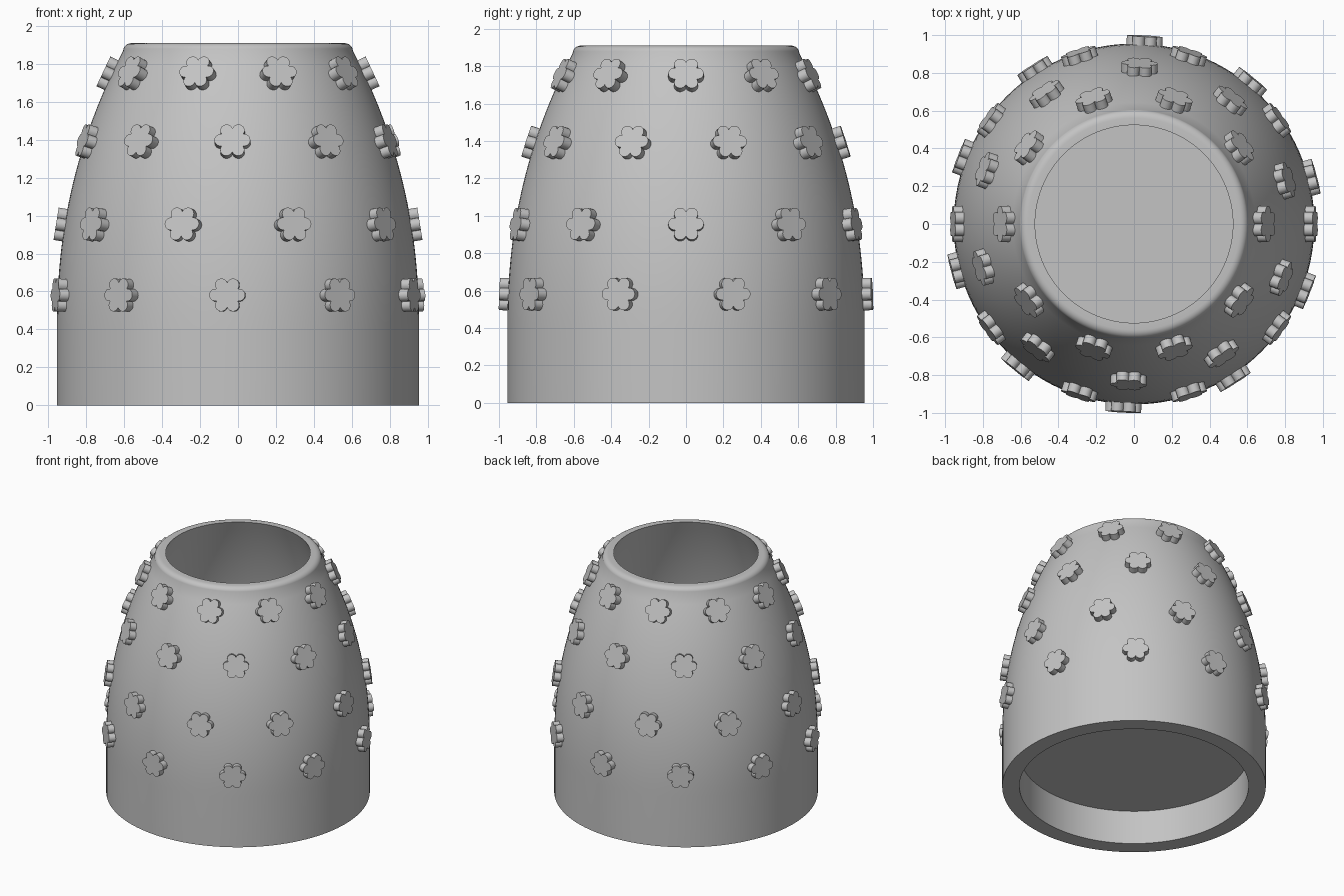
import bpy
import bmesh
from math import sin, cos, pi, radians, atan2
from mathutils import Matrix, Vector

cube = bpy.data.objects.get("Cube")
if cube:
    bpy.data.objects.remove(cube, do_unlink=True)

grey = bpy.data.materials.new("plain grey")
grey.use_nodes = True
grey.diffuse_color = (0.55, 0.55, 0.55, 1)
grey.node_tree.nodes["Principled BSDF"].inputs["Base Color"].default_value = grey.diffuse_color

BASE_R, HEIGHT, BEND_Z, POWER = 0.955, 1.91, 0.4, 2.2


def taper(z, radius, drop):
    """Radius of a wall that is straight below BEND_Z and curves in above it."""
    t = max(0, (z - BEND_Z) / 1.5)
    return radius - drop * t ** POWER


def outer(z):
    return taper(z, BASE_R, 0.365)


def finish(bm, name):
    bmesh.ops.recalc_face_normals(bm, faces=bm.faces)
    mesh = bpy.data.meshes.new(name)
    bm.to_mesh(mesh)
    bm.free()
    mesh.materials.append(grey)
    return mesh


def add_object(name, mesh):
    obj = bpy.data.objects.new(name, mesh)
    bpy.context.collection.objects.link(obj)
    return obj


def smooth(obj):
    bpy.ops.object.select_all(action='DESELECT')
    obj.select_set(True)
    bpy.context.view_layer.objects.active = obj
    bpy.ops.object.shade_smooth_by_angle(angle=radians(35))


# Hollow body: recessed underside, curved outer wall, rounded rim, inner wall, floor
STEPS = 20
profile = [(0, 0.27), (0.83, 0.27), (0.83, 0), (BASE_R, 0)]
rim_z = HEIGHT - 0.04
for i in range(STEPS + 1):
    z = BEND_Z + (rim_z - BEND_Z) * i / STEPS
    profile.append((outer(z), z))
rim_r = outer(rim_z)
for i in range(1, 7):
    a = i / 6 * pi / 2
    profile.append((rim_r - 0.045 * (1 - cos(a)), rim_z + 0.04 * sin(a)))
for i in range(STEPS + 1):
    z = HEIGHT - (HEIGHT - BEND_Z) * i / STEPS
    profile.append((taper(z, 0.83, 0.302), z))
profile.append((0, BEND_Z))

bm = bmesh.new()
verts = [bm.verts.new((r, 0, z)) for r, z in profile]
edges = [bm.edges.new(pair) for pair in zip(verts, verts[1:])]
bmesh.ops.spin(bm, geom=verts + edges, cent=(0, 0, 0), axis=(0, 0, 1),
               angle=2 * pi, steps=120)
bmesh.ops.remove_doubles(bm, verts=bm.verts, dist=0.0001)
smooth(add_object("pot_body", finish(bm, "pot_body")))

# Six-petalled flower plate, slightly sunk into the wall
bm = bmesh.new()
outline = []
for petal in range(6):
    mid = petal * pi / 3
    for i in range(11):
        a = mid + radians(-98 + 196 * i / 10)
        outline.append(bm.verts.new((0.062 * cos(mid) + 0.033 * cos(a),
                                     0.062 * sin(mid) + 0.033 * sin(a), -0.02)))
base = bm.faces.new(outline)
top = bmesh.ops.extrude_face_region(bm, geom=[base], use_keep_orig=True)
bmesh.ops.translate(bm, vec=(0, 0, 0.065),
                    verts=[v for v in top["geom"] if isinstance(v, bmesh.types.BMVert)])
flower_mesh = finish(bm, "flower")

# Four staggered rows of ten flowers, each lying along the wall
for row, (z, offset) in enumerate([(0.58, 14.7), (0.95, 0), (1.385, 16), (1.742, 0)]):
    lean = atan2(outer(z - 0.01) - outer(z + 0.01), 0.02)
    for k in range(10):
        a = radians(offset + 36 * k)
        out = Vector((cos(a), sin(a), 0))
        tangent = Vector((-sin(a), cos(a), 0))
        normal = out * cos(lean) + Vector((0, 0, sin(lean)))
        up = normal.cross(tangent)
        turn = Matrix((tangent, up, normal)).transposed().to_4x4()
        flower = add_object(f"flower_row{row + 1}_{k + 1}", flower_mesh)
        flower.matrix_world = Matrix.Translation(out * outer(z) + Vector((0, 0, z))) @ turn
        if row == 0 and k == 0:
            smooth(flower)
